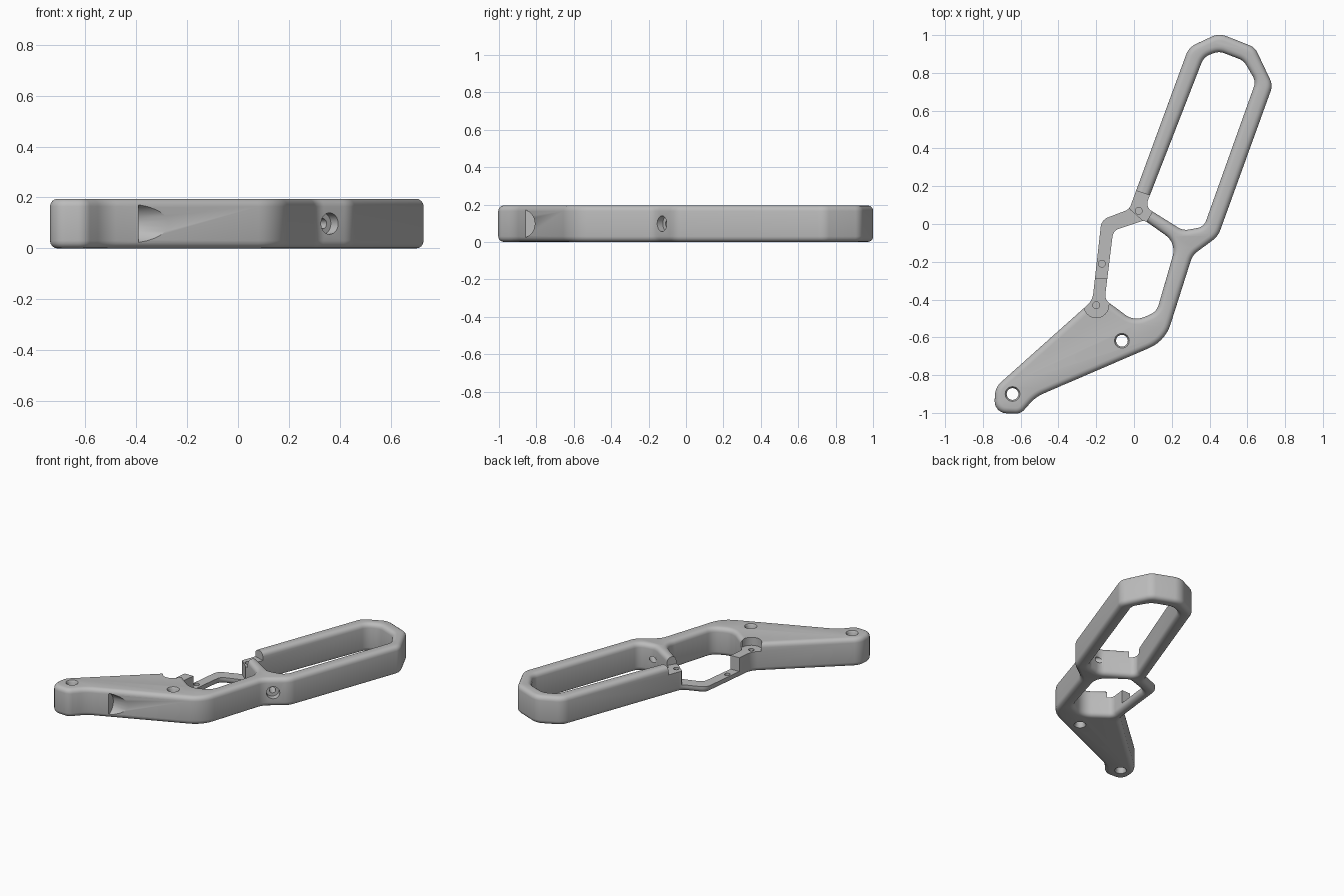
import bpy
import bmesh
from math import cos, sin, tan, pi
from mathutils import Vector

if "Cube" in bpy.data.objects:
    bpy.data.objects.remove(bpy.data.objects["Cube"])

HEIGHT = 0.195
FILLET = 0.03
GUARD_TOP = 0.045
SEAT_TOP = 0.14

# Material
metal = bpy.data.materials.new("satin grey")
metal.use_nodes = True
grey = (0.5, 0.5, 0.5, 1)
metal.diffuse_color = grey
metal.node_tree.nodes["Principled BSDF"].inputs["Base Color"].default_value = grey


def rounded(corners, steps=7):
    """Replace each (x, y, radius) corner with an arc."""
    path = []
    n = len(corners)
    for i, (x, y, r) in enumerate(corners):
        p = Vector((x, y))
        a = Vector(corners[i - 1][:2]) - p
        b = Vector(corners[(i + 1) % n][:2]) - p
        half = a.angle(b) / 2
        reach = min(r / tan(half), 0.47 * min(a.length, b.length))
        r = reach * tan(half)
        a.normalize()
        b.normalize()
        centre = p + (a + b).normalized() * (r / sin(half))
        start, end = p + a * reach - centre, p + b * reach - centre
        sweep = start.angle(end)
        for k in range(steps + 1):
            t = k / steps
            path.append(centre + (start * sin((1 - t) * sweep) + end * sin(t * sweep)) / sin(sweep))
    return path


def mesh_object(name, bm):
    mesh = bpy.data.meshes.new(name)
    bmesh.ops.recalc_face_normals(bm, faces=bm.faces)
    bm.to_mesh(mesh)
    bm.free()
    ob = bpy.data.objects.new(name, mesh)
    bpy.context.collection.objects.link(ob)
    return ob


cutters = []


def cut_prism(name, points, low, high=0.3):
    bm = bmesh.new()
    face = bm.faces.new([bm.verts.new((x, y, low)) for x, y in points])
    top = bmesh.ops.extrude_face_region(bm, geom=[face])["geom"]
    bmesh.ops.translate(bm, vec=(0, 0, high - low),
                        verts=[v for v in top if isinstance(v, bmesh.types.BMVert)])
    cutters.append(mesh_object(name, bm))


def cut_round(name, start, end, r1, r2=None):
    """Round cutter running from start to end."""
    start, end = Vector(start), Vector(end)
    axis = end - start
    bm = bmesh.new()
    bmesh.ops.create_cone(bm, cap_ends=True, segments=32, radius1=r1,
                          radius2=r1 if r2 is None else r2, depth=axis.length)
    ob = mesh_object(name, bm)
    ob.rotation_mode = "QUATERNION"
    ob.rotation_quaternion = axis.to_track_quat("Z", "Y")
    ob.location = (start + end) / 2
    cutters.append(ob)


# Frame outline and its two openings
outline = [
    (0.29, 0.935, 0.1), (0.45, 1.01, 0.1), (0.64, 0.935, 0.08), (0.735, 0.735, 0.08),
    (0.445, -0.065, 0.12), (0.31, -0.165, 0.1), (0.165, -0.62, 0.2),
    (-0.52, -0.915, 0.2), (-0.6, -1.005, 0.06), (-0.74, -1.0, 0.085), (-0.735, -0.865, 0.1),
    (-0.22, -0.405, 0.1), (-0.172, 0.022, 0.06), (-0.025, 0.078, 0.05)]
grip_opening = [
    (0.06, 0.09, 0.045), (0.37, 0.885, 0.08), (0.45, 0.915, 0.08), (0.58, 0.865, 0.08),
    (0.645, 0.755, 0.07), (0.37, -0.015, 0.06), (0.26, -0.035, 0.08)]
finger_opening = [
    (0.055, 0.02, 0.04), (0.225, -0.1, 0.1), (0.12, -0.465, 0.08),
    (0.0, -0.515, 0.1), (-0.155, -0.4, 0.05), (-0.11, -0.035, 0.05)]

curve = bpy.data.curves.new("frame", "CURVE")
curve.dimensions = "2D"
curve.fill_mode = "BOTH"
curve.extrude = HEIGHT / 2 - FILLET
curve.bevel_depth = FILLET
curve.bevel_resolution = 3
curve.offset = -FILLET
for corners in (outline, grip_opening, finger_opening):
    path = rounded(corners)
    spline = curve.splines.new("POLY")
    spline.points.add(len(path) - 1)
    for point, co in zip(spline.points, path):
        point.co = (co.x, co.y, 0, 1)
    spline.use_cyclic_u = True
frame = bpy.data.objects.new("frame", curve)
bpy.context.collection.objects.link(frame)
bpy.ops.object.select_all(action="DESELECT")
frame.select_set(True)
bpy.context.view_layer.objects.active = frame
bpy.ops.object.convert(target="MESH")
frame = bpy.context.object

bm = bmesh.new()
bm.from_mesh(frame.data)
bmesh.ops.remove_doubles(bm, verts=bm.verts, dist=0.0001)
bmesh.ops.translate(bm, vec=(0, 0, HEIGHT / 2), verts=bm.verts)
bmesh.ops.recalc_face_normals(bm, faces=bm.faces)
bm.to_mesh(frame.data)
bm.free()

# Thin guard bar and the lowered seats at its ends
cut_prism("guard_cutter", [(-0.3, -0.29), (-0.08, -0.285), (-0.03, -0.1), (0.06, 0.005),
                           (-0.02, 0.075), (-0.06, 0.15), (-0.3, 0.15)], GUARD_TOP)
cut_prism("upper_seat_cutter", [(-0.1, 0.06), (-0.05, 0.195), (0.1, 0.147), (0.105, 0.08),
                                (0.06, 0.0), (-0.02, -0.05)], SEAT_TOP)
seat = [(-0.2 + 0.066 * cos(a), -0.43 + 0.066 * sin(a))
        for a in (pi + pi * k / 16 for k in range(17))]
cut_prism("lower_seat_cutter", seat + [(-0.1, -0.4), (-0.1, -0.25), (-0.28, -0.25)], SEAT_TOP)

# Blind screw holes
for name, x, y, low in (("upper_screw", 0.025, 0.07, 0.06), ("lower_screw", -0.2, -0.43, 0.06),
                        ("guard_screw", -0.17, -0.21, 0.02)):
    cut_round(name + "_cutter", (x, y, low), (x, y, 0.3), 0.018)

# Countersunk through holes
for name, x, y in (("tail_hole", -0.643, -0.9), ("pivot_hole", -0.064, -0.618)):
    cut_round(name + "_cutter", (x, y, -0.1), (x, y, 0.3), 0.031)
    cut_round(name + "_top_sink", (x, y, HEIGHT - 0.012), (x, y, HEIGHT + 0.006), 0.031, 0.043)
    cut_round(name + "_bottom_sink", (x, y, 0.012), (x, y, -0.006), 0.031, 0.043)

# Side scoop and counterbored cross hole
mid = HEIGHT / 2
cut_round("scoop_cutter", (-0.39, -0.888, mid), (-0.1, -0.888, mid), 0.08)
entry = Vector((0.365, -0.135, mid))
inward = Vector((-0.65, 0.76, 0))
cut_round("counterbore_cutter", entry - inward * 0.1, entry + inward * 0.05, 0.042)
cut_round("cross_hole_cutter", entry - inward * 0.1, entry + inward * 0.22, 0.02)

# Apply the cuts
for cutter in cutters:
    cutter.hide_render = True
    mod = frame.modifiers.new(cutter.name, "BOOLEAN")
    mod.operation = "DIFFERENCE"
    mod.solver = "EXACT"
    mod.object = cutter
bpy.context.view_layer.update()
bpy.ops.object.convert(target="MESH")
frame = bpy.context.object
for cutter in cutters:
    bpy.data.objects.remove(cutter)

frame.data.materials.clear()
frame.data.materials.append(metal)
bpy.ops.object.shade_smooth_by_angle(angle=0.6)
